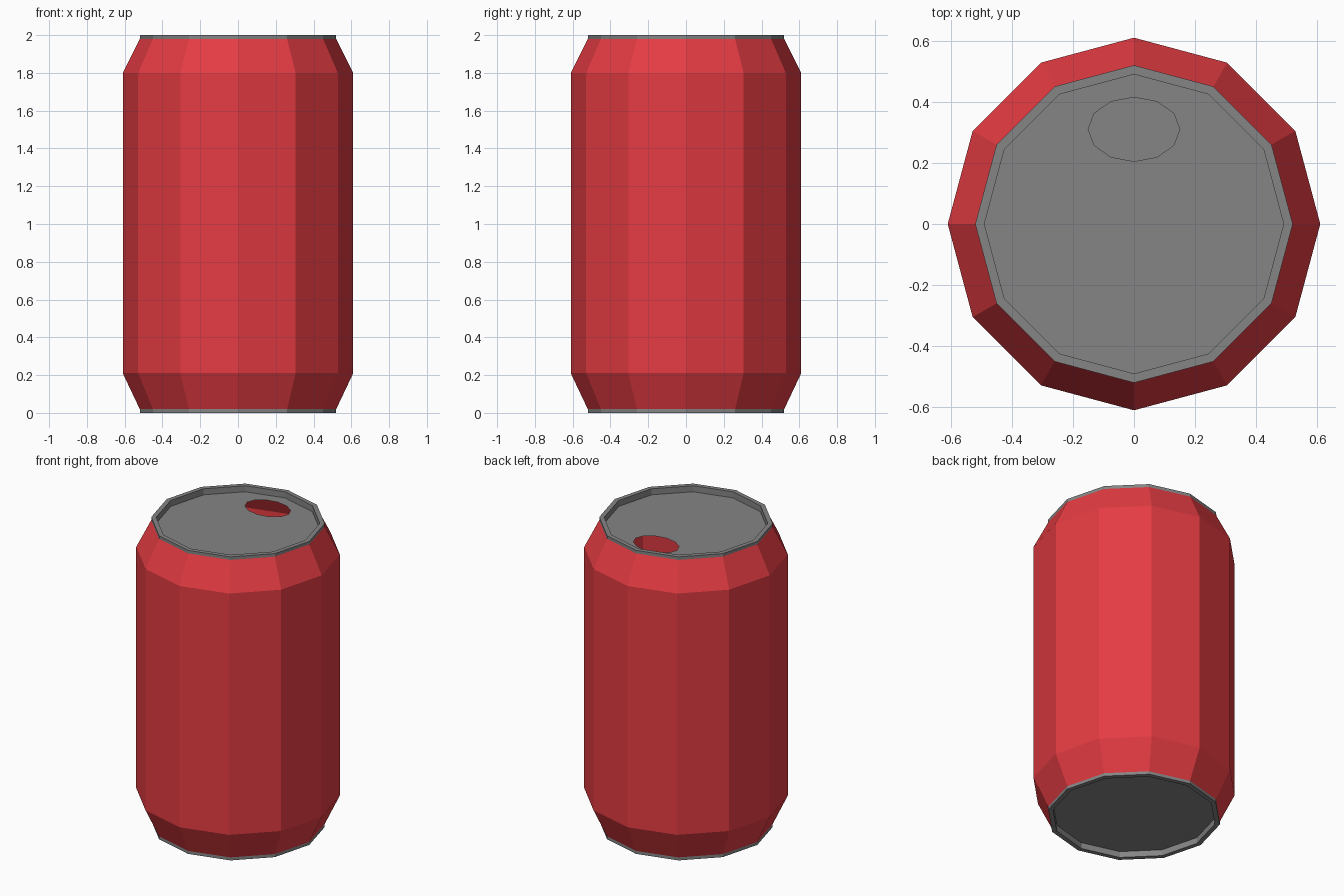
import bpy, bmesh
from math import cos, sin, tau

SIDES = 12
BODY_R, RIM_R, LID_R = 0.61, 0.52, 0.49
HEIGHT, RIM_H, RECESS = 2.0, 0.02, 0.04

cube = bpy.data.objects.get("Cube")
if cube:
    bpy.data.objects.remove(cube, do_unlink=True)


def make_material(name, colour):
    mat = bpy.data.materials.new(name)
    mat.use_nodes = True
    mat.diffuse_color = colour
    mat.node_tree.nodes["Principled BSDF"].inputs["Base Color"].default_value = colour
    return mat


def ring(bm, rx, ry, z, cy=0.0):
    """Polygon ring of vertices, counter-clockwise from above."""
    angles = [tau * i / SIDES for i in range(SIDES)]
    return [bm.verts.new((rx * cos(a), cy + ry * sin(a), z)) for a in angles]


def lathe(bm, profile):
    """Spin a (radius, height) profile and return its rings."""
    rings = [ring(bm, r, r, z) for r, z in profile]
    for a, b in zip(rings, rings[1:]):
        for i in range(SIDES):
            j = (i + 1) % SIDES
            bm.faces.new((a[i], a[j], b[j], b[i]))
    return rings


def loop_edges(bm, loop):
    pairs = zip(loop, loop[1:] + loop[:1])
    return [bm.edges.get(p) or bm.edges.new(p) for p in pairs]


def finish(bm, name, mat):
    mesh = bpy.data.meshes.new(name)
    bm.to_mesh(mesh)
    bm.free()
    mesh.materials.append(mat)
    obj = bpy.data.objects.new(name, mesh)
    bpy.context.collection.objects.link(obj)
    return obj


red = make_material("red paint", (0.78, 0.045, 0.055, 1))
grey = make_material("grey metal", (0.235, 0.235, 0.235, 1))

# Painted shell with tapered shoulders, open at both ends
bm = bmesh.new()
lathe(bm, [(RIM_R, RIM_H), (BODY_R, 0.21), (BODY_R, 1.8), (RIM_R, HEIGHT - RIM_H)])
finish(bm, "can_body", red)

# Bottom rim with recessed base
bm = bmesh.new()
rings = lathe(bm, [(LID_R, RECESS), (LID_R, 0), (RIM_R, 0), (RIM_R, RIM_H)])
bm.faces.new(rings[0][::-1])
finish(bm, "can_base", grey)

# Top rim with recessed lid, pierced by the oval drinking hole
bm = bmesh.new()
rings = lathe(bm, [(RIM_R, HEIGHT - RIM_H), (RIM_R, HEIGHT),
                   (LID_R, HEIGHT), (LID_R, HEIGHT - RECESS)])
hole = ring(bm, 0.15, 0.105, HEIGHT - RECESS, cy=0.31)
edges = loop_edges(bm, rings[-1]) + loop_edges(bm, hole)
fill = bmesh.ops.triangle_fill(bm, edges=edges, use_beauty=True, normal=(0, 0, 1))
for face in fill["geom"]:
    if isinstance(face, bmesh.types.BMFace):
        face.normal_update()
        if face.normal.z < 0:
            face.normal_flip()
finish(bm, "can_lid", grey)
